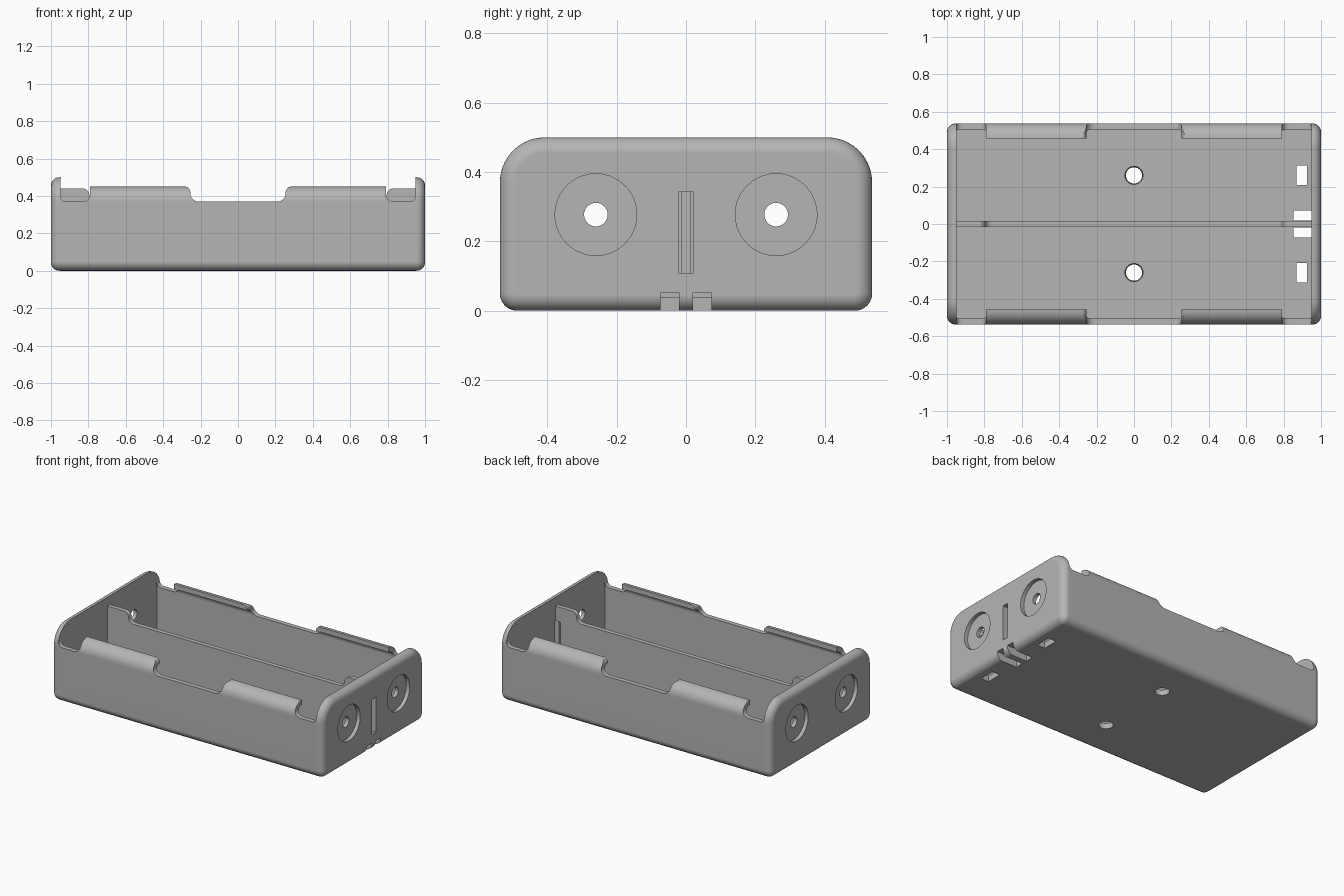
import bpy, bmesh, math
from mathutils import Vector

if "Cube" in bpy.data.objects:
    bpy.data.objects.remove(bpy.data.objects["Cube"], do_unlink=True)

W, H = 0.537, 0.5            # half width and height of the case
INNER_X, FLOOR = 0.95, 0.04  # inner end face and floor top
RIM = 0.37                   # top of the plain side walls

grey = bpy.data.materials.new("plain_grey")
grey.use_nodes = True
grey.diffuse_color = (0.46, 0.46, 0.46, 1)
grey.node_tree.nodes["Principled BSDF"].inputs["Base Color"].default_value = grey.diffuse_color


def loft(name, rings):
    """Solid through matching rings of points, capped at both ends."""
    bm = bmesh.new()
    loops = [[bm.verts.new(p) for p in ring] for ring in rings]
    n = len(loops[0])
    for a, b in zip(loops, loops[1:]):
        for i in range(n):
            j = (i + 1) % n
            bm.faces.new((a[i], a[j], b[j], b[i]))
    bm.faces.new(loops[0])
    bm.faces.new(loops[-1])
    bmesh.ops.recalc_face_normals(bm, faces=bm.faces)
    mesh = bpy.data.meshes.new(name)
    bm.to_mesh(mesh)
    bm.free()
    mesh.materials.append(grey)
    ob = bpy.data.objects.new(name, mesh)
    bpy.context.collection.objects.link(ob)
    return ob


def along_x(name, yz, lo, hi):
    return loft(name, [[(x, y, z) for y, z in yz] for x in (lo, hi)])


def along_y(name, xz, lo, hi):
    return loft(name, [[(x, y, z) for x, z in xz] for y in (lo, hi)])


def box(name, x0, x1, y0, y1, z0, z1):
    return along_x(name, [(y0, z0), (y1, z0), (y1, z1), (y0, z1)], x0, x1)


def rod(name, centre, axis, length, r1, r2=None):
    """Cylinder or cone starting at centre and running along axis."""
    c, a = Vector(centre), Vector(axis)
    q = Vector((0, 0, 1)).rotation_difference(a)
    rings = []
    for r, t in ((r1, 0), (r2 or r1, length)):
        rings.append([c + a * t + q @ Vector((r * math.cos(k * math.tau / 40),
                      r * math.sin(k * math.tau / 40), 0)) for k in range(40)])
    return loft(name, rings)


def arc(cx, cy, r, start, end, n=10):
    """Arc points, angles in degrees."""
    angles = [math.radians(start + (end - start) * i / n) for i in range(n + 1)]
    return [(cx + r * math.cos(t), cy + r * math.sin(t)) for t in angles]


def mirrored(pts):
    return pts + [(-x, y) for x, y in reversed(pts)]


def combine(target, tool, operation="DIFFERENCE"):
    mod = target.modifiers.new("combine", "BOOLEAN")
    mod.operation, mod.solver, mod.object = operation, "EXACT", tool
    bpy.context.view_layer.objects.active = target
    bpy.ops.object.modifier_apply(modifier=mod.name)
    bpy.data.objects.remove(tool, do_unlink=True)


def outline(d):
    """End outline shrunk by d, with small lower and large upper corners."""
    rb, rt = 0.05, 0.13
    return mirrored(arc(W - rb, rb, rb - d, -90, 0) + arc(W - rt, H - rt, rt - d, 0, 90))


# Case: rounded block with filleted ends
r = 0.045
steps = [math.radians(90 * i / 8) for i in range(9)]
left = [(-1 + r * (1 - math.sin(t)), r * (1 - math.cos(t))) for t in reversed(steps)]
stations = left + [(-x, d) for x, d in reversed(left)]
case = loft("battery_case", [[(x, y, z) for y, z in outline(d)] for x, d in stations])

# Hollow out the cavity, leaving walls with inward curling lips
lip = 0.08
half = [(W - 0.032, FLOOR)] + arc(W - lip, RIM, lip - 0.032, 0, 90)
half += arc(W - lip, RIM, lip, 90, 0) + [(0.7, RIM), (0.7, 0.7)]
combine(case, along_x("cavity", mirrored(half), -INNER_X, INNER_X))

# Gap in the middle of both lips
gap = arc(0.21, RIM + 0.045, 0.045, -90, -15, 6) + arc(0.285, RIM + 0.05, 0.03, 170, 90, 6)
gap += [(0.285, 0.6)]
combine(case, along_y("middle_gap", mirrored(gap), -0.7, 0.7))

# Notches where the lips meet the end walls
for s in (-1, 1):
    notch = arc(0.83, RIM + 0.04, 0.04, 180, 270, 6) + arc(INNER_X - 0.03, RIM + 0.03, 0.03, 270, 360, 6)
    notch += [(INNER_X, 0.6), (0.79, 0.6)]
    combine(case, along_y("end_notch", [(s * x, z) for x, z in notch], -0.7, 0.7))

# Central divider with raised ends
top = arc(0.76, RIM + 0.035, 0.035, -90, 0, 6) + arc(0.83, RIM + 0.035, 0.035, 180, 90, 6)
top += [(0.97, 0.44), (0.97, 0.02)]
combine(case, along_y("divider", mirrored(top), -0.015, 0.015), "UNION")

# Contact recesses and rivet holes in both ends, screw and wire holes in the floor
for y in (-0.26, 0.26):
    for s in (-1, 1):
        combine(case, rod("recess", (s * 0.975, y, 0.277), (s, 0, 0), 0.1, 0.118))
        combine(case, rod("rivet_hole", (s * 0.9, y, 0.277), (s, 0, 0), 0.2, 0.034))
    combine(case, rod("screw_hole", (0, y, -0.01), (0, 0, 1), 0.06, 0.042, 0.05))
    combine(case, box("tab_hole", 0.868, 0.925, y - 0.052, y + 0.052, -0.1, 0.1))

# Wire slot and grooves at one end
combine(case, box("wire_slot", 0.915, 1.1, -0.021, 0.021, 0.108, 0.342))
for s in (-1, 1):
    y0, y1 = sorted((s * 0.02, s * 0.073))
    combine(case, box("wire_groove", 0.852, 1.1, y0, y1, -0.1, 0.052))

# Smooth shading with crisp edges
bpy.ops.object.select_all(action="DESELECT")
case.select_set(True)
bpy.context.view_layer.objects.active = case
bpy.ops.object.shade_smooth_by_angle(angle=math.radians(30))
weighted = case.modifiers.new("weighted_normals", "WEIGHTED_NORMAL")
weighted.keep_sharp = True
